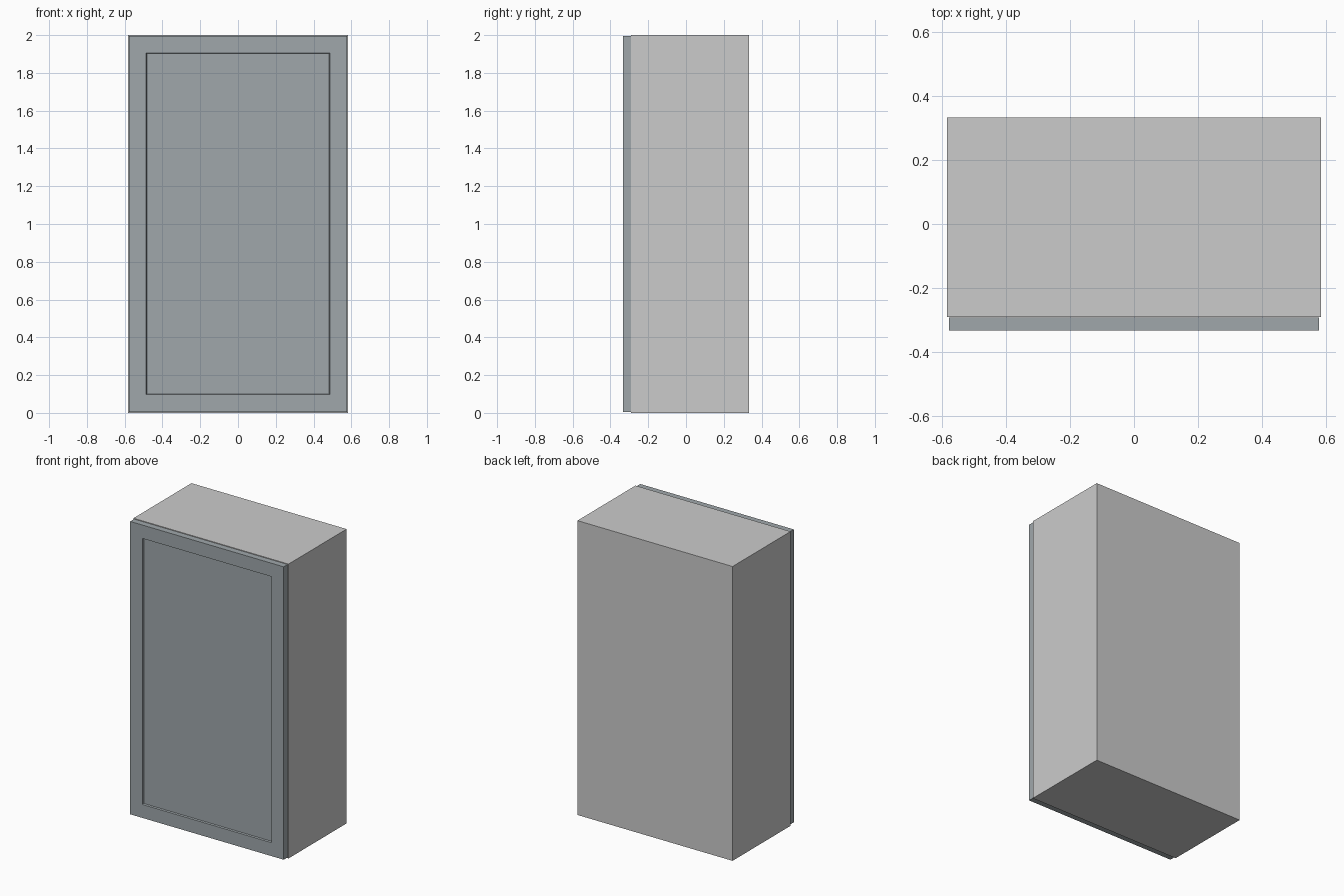
import bpy, bmesh

if "Cube" in bpy.data.objects:
    bpy.data.objects.remove(bpy.data.objects["Cube"])

W, Y0, Y1, H, T = 0.583, -0.29, 0.333, 2.0, 0.04


def box(name, lo, hi):
    bm = bmesh.new()
    bmesh.ops.create_cube(bm, size=1)
    for v in bm.verts:
        v.co = [(a + b) / 2 + c * (b - a) for a, b, c in zip(lo, hi, v.co)]
    me = bpy.data.meshes.new(name)
    bm.to_mesh(me)
    bm.free()
    ob = bpy.data.objects.new(name, me)
    bpy.context.collection.objects.link(ob)
    return ob


# Carcass: two sides with the top, bottom and back fitted flush between them
I = W - T
for label, s in (("left", -1), ("right", 1)):
    x = sorted((s * I, s * W))
    box(label + "_side", (x[0], Y0, 0), (x[1], Y1, H))
box("bottom_panel", (-I, Y0, 0), (I, Y1, T))
box("top_panel", (-I, Y0, H - T), (I, Y1, H))
box("back_panel", (-I, Y1 - 0.02, T), (I, Y1, H - T))

# Door with a shallow recessed centre panel
door = box("door", (-0.577, -0.333, 0.006), (0.577, Y0 - 0.001, 1.996))
bm = bmesh.new()
bm.from_mesh(door.data)
front = min(bm.faces, key=lambda f: f.calc_center_median().y)
bmesh.ops.inset_region(bm, faces=[front], thickness=0.129)
bmesh.ops.inset_region(bm, faces=[front], thickness=0.004, depth=-0.012)
bm.to_mesh(door.data)
bm.free()

# Slate door finish
mat = bpy.data.materials.new("slate_paint")
mat.diffuse_color = (0.35, 0.39, 0.41, 1)
mat.use_nodes = True
mat.node_tree.nodes["Principled BSDF"].inputs["Base Color"].default_value = mat.diffuse_color
door.data.materials.append(mat)
